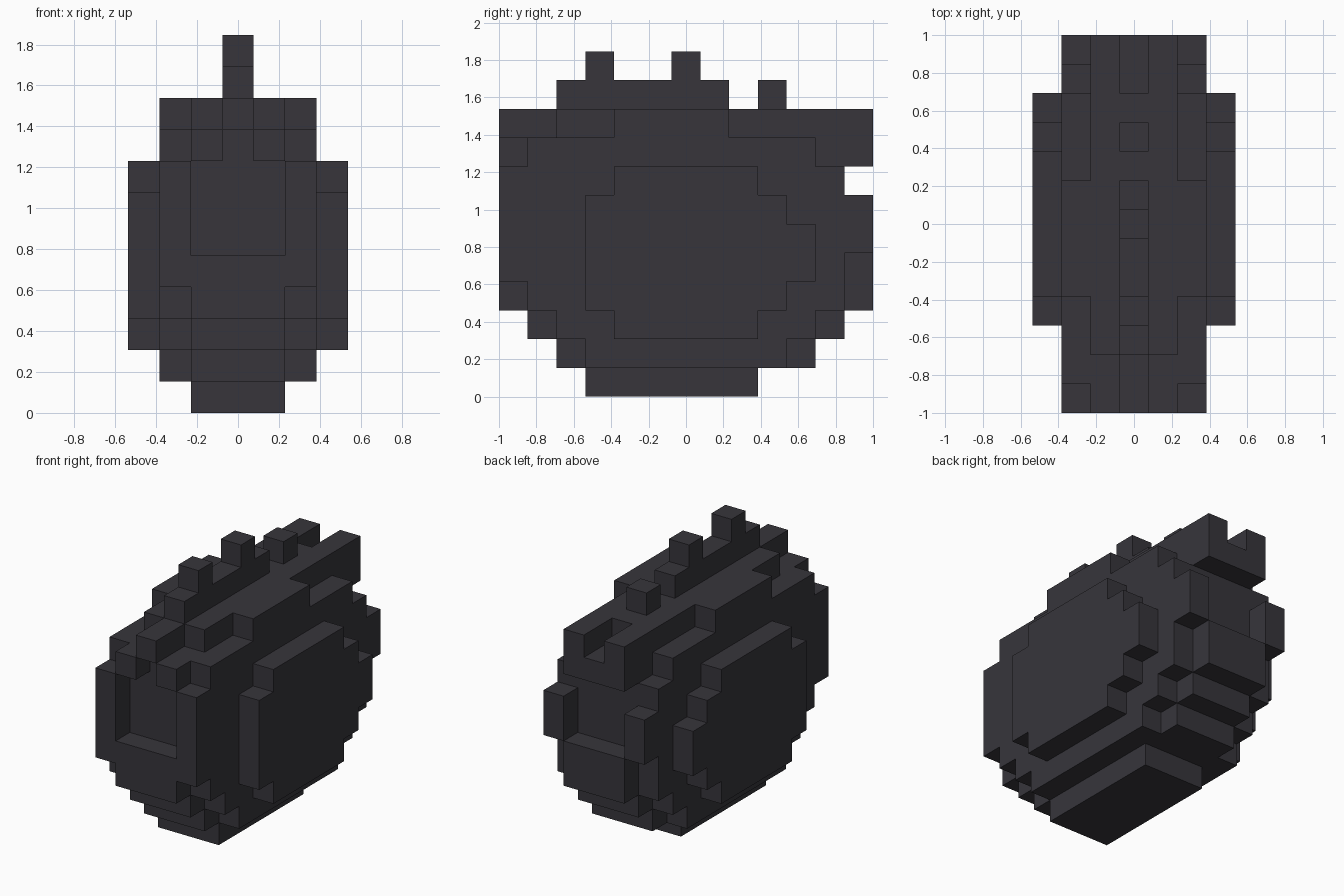
import bpy, bmesh
from mathutils import Vector

cube = bpy.data.objects.get("Cube")
if cube:
    bpy.data.objects.remove(cube, do_unlink=True)

U = 2 / 13  # edge of one block

# One dark charcoal colour
charcoal = bpy.data.materials.new("charcoal")
charcoal.use_nodes = True
COLOR = (0.038, 0.036, 0.044, 1)
charcoal.diffuse_color = COLOR
bsdf = charcoal.node_tree.nodes["Principled BSDF"]
bsdf.inputs["Base Color"].default_value = COLOR
bsdf.inputs["Roughness"].default_value = 0.9


def cells(xs, rows):
    """Blocks for columns xs; rows are (layer, first, last) runs along y."""
    return {(x, y, z) for x in xs for z, a, b in rows for y in range(a, b + 1)}


def build(name, blocks):
    """Closed shell around a set of blocks, flat areas merged."""
    bm = bmesh.new()
    for c in blocks:
        for axis in range(3):
            for s in (-1, 1):
                n = list(c)
                n[axis] += s
                if tuple(n) in blocks:
                    continue
                i, j = (axis + 1) % 3, (axis + 2) % 3
                ring = []
                for p, q in ((-1, -1), (1, -1), (1, 1), (-1, 1)):
                    v = Vector((c[0], c[1] - 6, c[2] + 0.5))
                    v[axis] += s / 2
                    v[i] += p / 2
                    v[j] += q / 2
                    ring.append(bm.verts.new(v * U))
                bm.faces.new(ring if s > 0 else ring[::-1])
    bmesh.ops.remove_doubles(bm, verts=bm.verts, dist=0.001)
    bmesh.ops.dissolve_limit(bm, angle_limit=0.01, verts=bm.verts, edges=bm.edges)
    mesh = bpy.data.meshes.new(name)
    bm.to_mesh(mesh)
    bm.free()
    mesh.materials.append(charcoal)
    obj = bpy.data.objects.new(name, mesh)
    bpy.context.collection.objects.link(obj)


# Central core, recessed at front and back
core = cells((-1, 0, 1), [(0, 3, 8), (1, 2, 10), (2, 1, 11), (3, 0, 12), (4, 0, 12),
                          (5, 1, 11), (6, 1, 11), (7, 1, 11), (8, 1, 12), (9, 2, 10)])
core |= cells((-1, 1), [(8, 0, 0), (9, 11, 12)])  # front brows and rear ridges
build("core", core)

# Outer walls and raised side panels, mirrored left and right
wall = [(1, 3, 9), (2, 2, 10), (3, 1, 11), (4, 0, 11), (5, 0, 12),
        (6, 0, 12), (7, 0, 11), (8, 1, 10), (9, 4, 7)]
panel = [(2, 4, 8), (3, 3, 9), (4, 3, 10), (5, 3, 10), (6, 3, 9), (7, 4, 8)]
for side, sign in (("left", 1), ("right", -1)):
    build(side + "_wall", cells((2 * sign,), wall))
    build(side + "_panel", cells((3 * sign,), panel))

# Spiky crest along the middle of the top
build("front_crest", cells((0,), [(9, 0, 1)]))
build("top_crest", cells((0,), [(10, 2, 7), (11, 3, 3), (11, 6, 6)]))
build("rear_spike", cells((0,), [(10, 9, 9)]))
